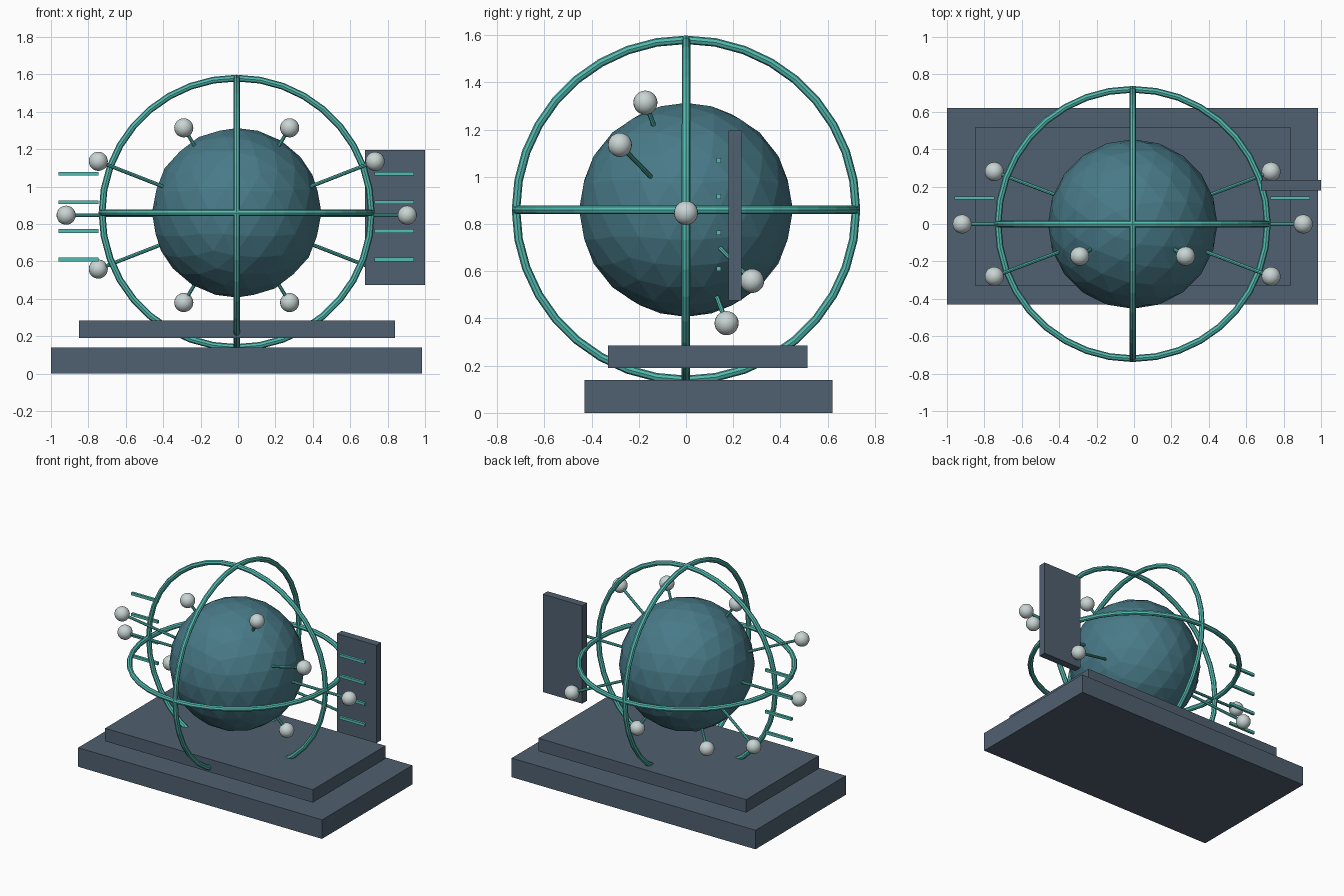
import bpy
import math
from mathutils import Vector, Matrix

cube = bpy.data.objects.get("Cube")
if cube:
    bpy.data.objects.remove(cube, do_unlink=True)


def srgb(r, g, b):
    return tuple((c / 255 / 12.92) if c < 11 else ((c / 255 + 0.055) / 1.055) ** 2.4
                 for c in (r, g, b)) + (1.0,)


def material(name, colour):
    mat = bpy.data.materials.new(name)
    mat.use_nodes = True
    mat.diffuse_color = colour
    mat.node_tree.nodes["Principled BSDF"].inputs["Base Color"].default_value = colour
    return mat


slate = material("slate", srgb(80, 96, 112))
deep_teal = material("deep teal", srgb(72, 122, 136))
bright_teal = material("bright teal", srgb(84, 188, 178))
pale_grey = material("pale grey", srgb(200, 212, 211))

CENTRE = Vector((-0.007, 0, 0.86))


def finish(name, mat):
    obj = bpy.context.object
    obj.name = name
    obj.data.materials.append(mat)
    return obj


def box(name, mat, x, y, z):
    """Box between the (low, high) limits on each axis."""
    bpy.ops.mesh.primitive_cube_add(size=1)
    obj = finish(name, mat)
    size = [b - a for a, b in (x, y, z)]
    mid = [(a + b) / 2 for a, b in (x, y, z)]
    obj.data.transform(Matrix.Translation(mid) @ Matrix.Diagonal(size + [1]))
    return obj


def rod(name, mat, start, end, radius):
    axis = end - start
    bpy.ops.mesh.primitive_cylinder_add(
        vertices=8, radius=radius, depth=axis.length, location=(start + end) / 2,
        rotation=axis.to_track_quat("Z", "Y").to_euler())
    return finish(name, mat)


# Stepped base and side panel
box("base", slate, (-1.0, 0.985), (-0.43, 0.62), (0, 0.14))
box("upper_base", slate, (-0.85, 0.84), (-0.33, 0.515), (0.19, 0.285))
box("side_panel", slate, (0.68, 1.0), (0.18, 0.235), (0.475, 1.195))

# Faceted core
bpy.ops.mesh.primitive_ico_sphere_add(subdivisions=3, radius=0.453, location=CENTRE)
finish("core", deep_teal)

# Three crossing rings
quarter = math.pi / 2
for name, turn in (("level_ring", (0, 0, 0)), ("front_ring", (quarter, 0, 0)),
                   ("side_ring", (0, quarter, 0))):
    bpy.ops.mesh.primitive_torus_add(
        major_segments=36, minor_segments=8, major_radius=0.72, minor_radius=0.018,
        location=CENTRE, rotation=turn)
    finish(name, bright_teal)

# Satellites on radial stalks, each pair opposite through the core
hub = CENTRE - Vector((0, 0, 0.013))
offsets = [(0.283, -0.172, 0.467), (0.74, -0.28, 0.288), (0.912, 0, 0),
           (0.74, 0.28, -0.288), (0.283, 0.172, -0.467)]
for i, offset in enumerate(offsets):
    for side, sign in (("left", 1), ("right", -1)):
        direction = Vector(offset) * sign
        tip = hub + direction
        rod(f"stalk_{side}_{i}", bright_teal,
            hub + direction.normalized() * 0.43, tip, 0.010)
        bpy.ops.mesh.primitive_uv_sphere_add(segments=20, ring_count=14,
                                             radius=0.051, location=tip)
        bpy.ops.object.shade_smooth_by_angle()
        finish(f"satellite_{side}_{i}", pale_grey)

# Short bars stacked on both sides
for i in range(4):
    z = 0.61 + i * 0.153
    for side, x in (("left", (0.73, 0.94)), ("right", (-0.96, -0.745))):
        box(f"bar_{side}_{i}", bright_teal, x, (0.13, 0.148), (z - 0.01, z + 0.01))
